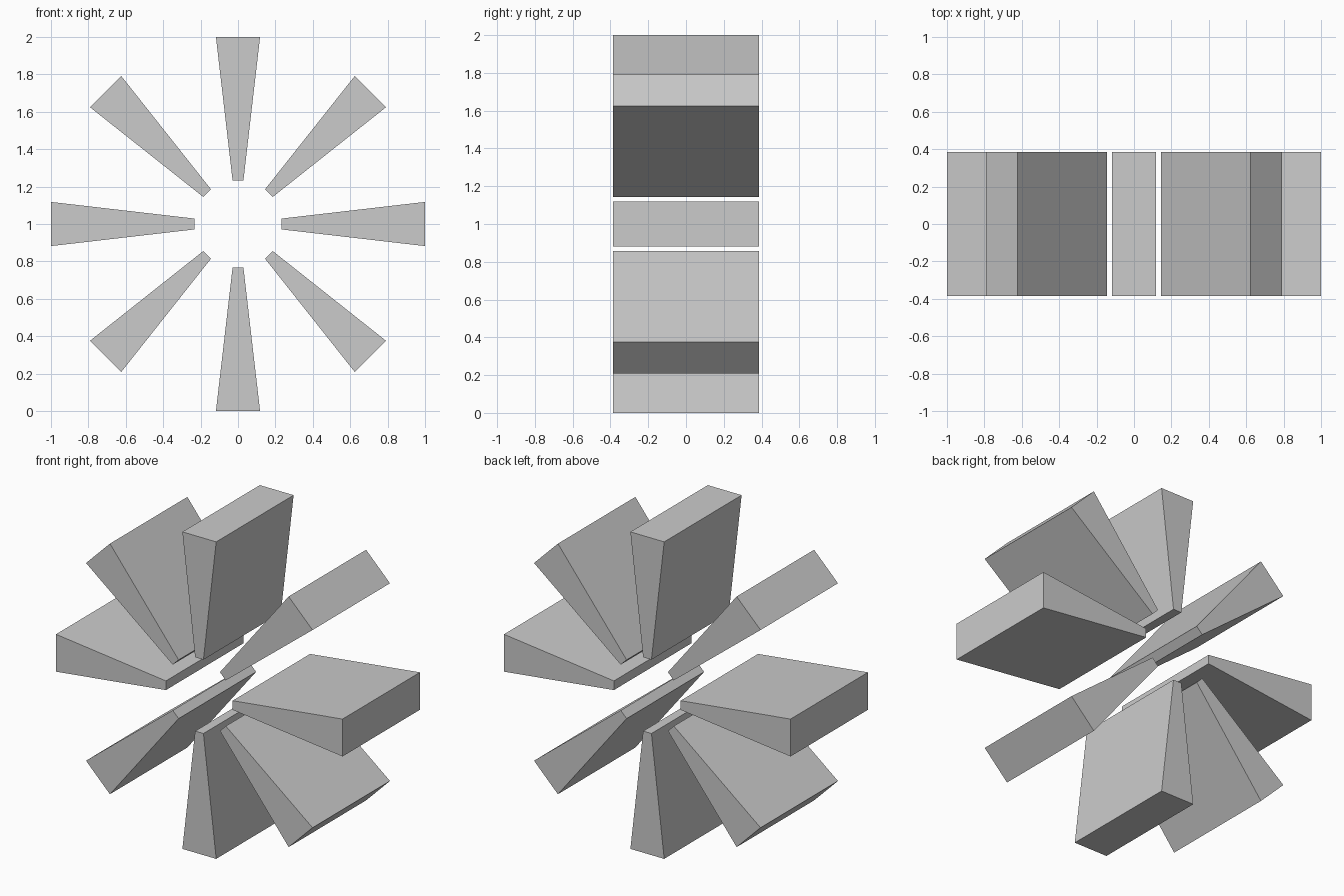
import bpy
import bmesh
import math
from mathutils import Matrix

if "Cube" in bpy.data.objects:
    bpy.data.objects.remove(bpy.data.objects["Cube"])

COUNT = 8
R_IN, R_OUT = 0.233, 1.0      # radial extent of each wedge
W_IN, W_OUT = 0.029, 0.118    # half widths at inner and outer ends
HALF_DEPTH = 0.386


def wedge(name, angle):
    """Tapered block pointing outward from the hub axis (along y)."""
    bm = bmesh.new()
    profile = [(-W_IN, R_IN), (W_IN, R_IN), (W_OUT, R_OUT), (-W_OUT, R_OUT)]
    face = bm.faces.new([bm.verts.new((x, -HALF_DEPTH, z)) for x, z in profile])
    ext = bmesh.ops.extrude_face_region(bm, geom=[face])
    verts = [g for g in ext["geom"] if isinstance(g, bmesh.types.BMVert)]
    bmesh.ops.translate(bm, verts=verts, vec=(0, 2 * HALF_DEPTH, 0))
    bmesh.ops.recalc_face_normals(bm, faces=bm.faces)
    bm.transform(Matrix.Translation((0, 0, 1)) @ Matrix.Rotation(angle, 4, 'Y'))
    mesh = bpy.data.meshes.new(name)
    bm.to_mesh(mesh)
    bm.free()
    bpy.context.collection.objects.link(bpy.data.objects.new(name, mesh))


# Ring of radial wedges
for i in range(COUNT):
    wedge(f"radial_wedge_{i + 1}", i * math.tau / COUNT)
